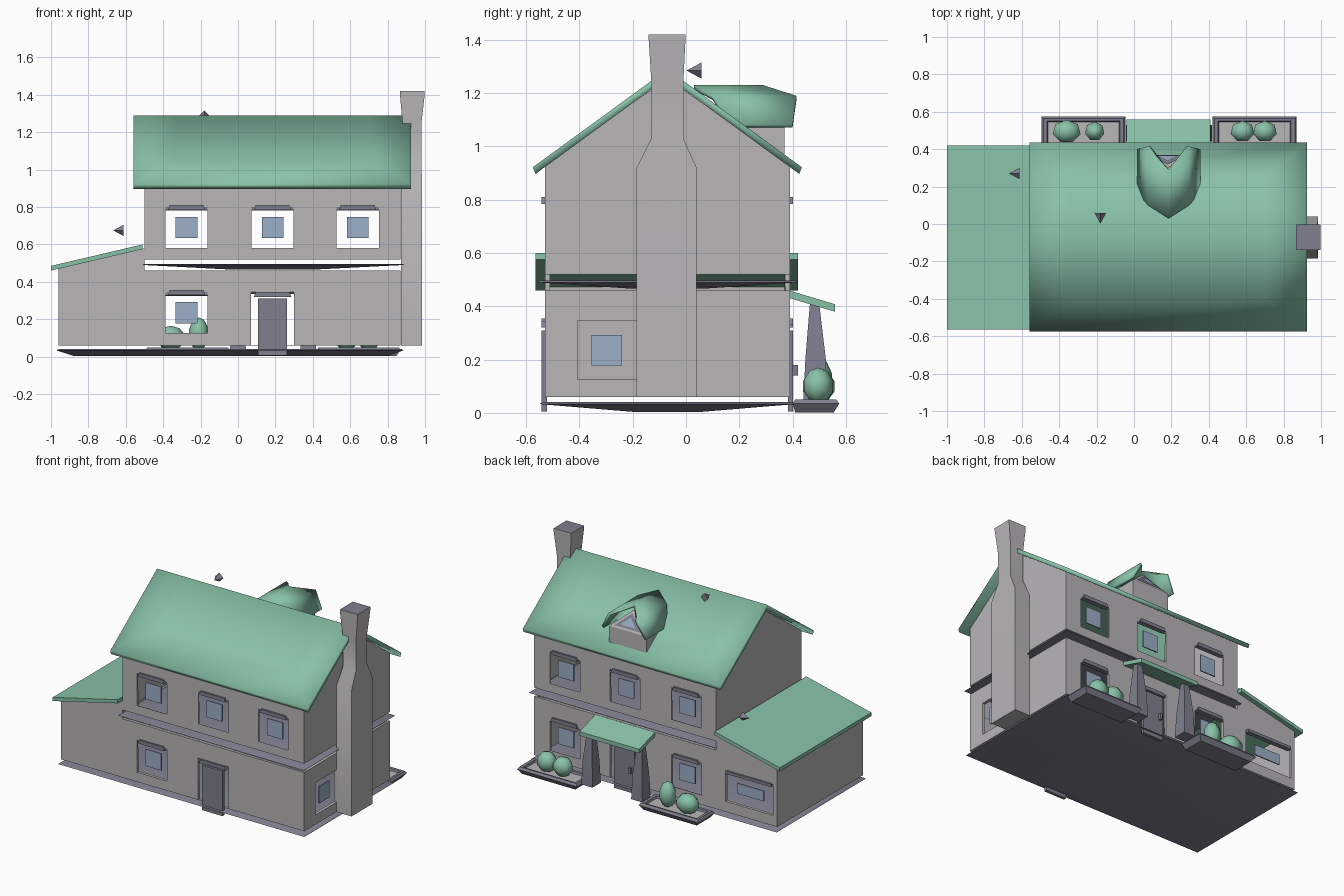
import bpy, bmesh
from math import radians
from mathutils import Vector, Matrix

cube = bpy.data.objects.get("Cube")
if cube:
    bpy.data.objects.remove(cube, do_unlink=True)


def material(name, r, g, b):
    m = bpy.data.materials.new(name)
    m.use_nodes = True
    m.diffuse_color = (r, g, b, 1)
    m.node_tree.nodes["Principled BSDF"].inputs["Base Color"].default_value = (r, g, b, 1)
    return m


WALL = material("plaster_grey", 0.48, 0.465, 0.475)
GREEN = material("soft_green", 0.25, 0.54, 0.39)
SLATE = material("slate_grey", 0.215, 0.215, 0.28)
GLASS = material("pane_blue", 0.33, 0.43, 0.58)


def finish(name, bm, mats, smooth=None, thick=0):
    """Turn a bmesh into an object; smooth is the sharp-edge angle in degrees."""
    bmesh.ops.recalc_face_normals(bm, faces=bm.faces[:])
    me = bpy.data.meshes.new(name)
    bm.to_mesh(me)
    bm.free()
    for m in mats:
        me.materials.append(m)
    ob = bpy.data.objects.new(name, me)
    bpy.context.scene.collection.objects.link(ob)
    if thick:
        mod = ob.modifiers.new("thickness", "SOLIDIFY")
        mod.thickness = thick
        mod.offset = -1
    if smooth:
        bpy.ops.object.select_all(action="DESELECT")
        ob.select_set(True)
        bpy.context.view_layer.objects.active = ob
        bpy.ops.object.shade_smooth_by_angle(angle=radians(smooth))
    return ob


def rect(x0, x1, y0, y1, z):
    return [(x0, y0, z), (x1, y0, z), (x1, y1, z), (x0, y1, z)]


def loft(name, rings, mat, cap=None, smooth=None):
    """Skin a stack of equal rings; cap colours the last face."""
    bm = bmesh.new()
    rows = [[bm.verts.new(p) for p in r] for r in rings]
    n = len(rows[0])
    for a, b in zip(rows, rows[1:]):
        for i in range(n):
            j = (i + 1) % n
            bm.faces.new((a[i], a[j], b[j], b[i]))
    bm.faces.new(rows[0][::-1])
    top = bm.faces.new(rows[-1])
    if cap:
        top.material_index = 1
    return finish(name, bm, [mat, cap] if cap else [mat], smooth)


def box(name, x0, x1, y0, y1, z0, z1, mat):
    return loft(name, [rect(x0, x1, y0, y1, z0), rect(x0, x1, y0, y1, z1)], mat)


def cut_hole(bm, axis, pos, u0, u1, z0, z1):
    """Slice a rectangular opening out of the wall lying at axis = pos."""
    u = 1 - axis

    def wall():
        return [f for f in bm.faces if all(abs(v.co[axis] - pos) < 1e-4 for v in f.verts)]
    for k, val in ((u, u0), (u, u1), (2, z0), (2, z1)):
        fs = wall()
        geom = set(fs)
        for f in fs:
            geom.update(f.edges)
            geom.update(f.verts)
        co, no = Vector(), Vector()
        co[k], no[k] = val, 1
        bmesh.ops.bisect_plane(bm, geom=list(geom), plane_co=co, plane_no=no)
    gone = []
    for f in wall():
        c = f.calc_center_median()
        if u0 < c[u] < u1 and z0 < c.z < z1:
            gone.append(f)
    bmesh.ops.delete(bm, geom=gone, context="FACES")


def walls(name, polys, holes):
    bm = bmesh.new()
    for p in polys:
        bm.faces.new([bm.verts.new(v) for v in p])
    bmesh.ops.remove_doubles(bm, verts=bm.verts[:], dist=1e-4)
    for h in holes:
        cut_hole(bm, *h)
    return finish(name, bm, [WALL], thick=0.02)


# Main dimensions
L, M, R = -0.96, -0.5, 0.87
F, B, MID = -0.53, 0.39, -0.07
COLS = (-0.275, 0.185, 0.64)


def window(c, z0):
    return (c - 0.113, c + 0.113, z0, z0 + 0.22)


# Lower storey with side wing
polys = []
for y in (F, B):
    polys.append([(M, y, 0.06), (R, y, 0.06), (R, y, 0.46), (M, y, 0.46)])
    polys.append([(L, y, 0.06), (M, y, 0.06), (M, y, 0.46), (M, y, 0.58), (L, y, 0.48)])
for x, top in ((L, 0.48), (R, 0.46)):
    polys.append([(x, F, 0.06), (x, B, 0.06), (x, B, top), (x, F, top)])
holes = [(1, F, *window(COLS[0], 0.125)), (0, R, *window(-0.295, 0.125)),
         (1, B, *window(COLS[0], 0.125)), (1, B, *window(COLS[2], 0.125)),
         (1, B, -0.93, -0.57, 0.13, 0.34)]
holes += [(1, y, 0.07, 0.3, 0.061, 0.345) for y in (F, B)]
walls("lower_walls", polys, holes)

# Upper storey with gables
polys = [[(M, y, 0.52), (R, y, 0.52), (R, y, 0.93), (M, y, 0.93)] for y in (F, B)]
polys += [[(x, F, 0.52), (x, B, 0.52), (x, B, 0.93), (x, MID, 1.255), (x, F, 0.93)] for x in (M, R)]
walls("upper_walls", polys, [(1, y, *window(c, 0.58)) for y in (F, B) for c in COLS])

# Window panes, lintels and doors on both long walls
for y, side, out in ((F, "front", -1), (B, "back", 1)):
    spots = [(c, 0.69) for c in COLS] + [(COLS[0], 0.235)]
    if side == "back":
        spots.append((COLS[2], 0.235))
    for i, (c, z) in enumerate(spots):
        ys = sorted((y - out * 0.012, y - out * 0.02))
        box(f"{side}_pane_{i}", c - 0.058, c + 0.058, *ys, z - 0.057, z + 0.057, GLASS)
    for i, (c, z) in enumerate(spots + [(0.185, 0.225)]):
        ys = sorted((y + out * 0.012, y - out * 0.02))
        t = z + 0.115
        loft(f"{side}_lintel_{i}", [rect(c - 0.1, c + 0.1, *ys, t - 0.02),
                                    rect(c - 0.09, c + 0.09, *ys, t + 0.005)], SLATE)
    ys = sorted((y + out * 0.012, y - out * 0.008))
    box(f"{side}_door", 0.107, 0.262, *ys, 0.005, 0.31, SLATE)
box("door_handle", 0.125, 0.14, B + 0.01, B + 0.03, 0.14, 0.18, SLATE)
box("side_pane", R - 0.02, R - 0.012, -0.355, -0.24, 0.178, 0.292, GLASS)
box("wing_pane", -0.85, -0.65, B - 0.02, B - 0.012, 0.2, 0.27, GLASS)
box("wing_lintel", -0.92, -0.58, B - 0.02, B + 0.012, 0.325, 0.345, SLATE)

# Dished ground slab and floor band
loft("ground_slab", [rect(-0.88, 0.8, -0.2, 0.06, 0.004), rect(-0.97, 0.885, -0.55, 0.41, 0.033),
                     rect(-0.96, 0.875, -0.54, 0.4, 0.04)], SLATE, smooth=40)
loft("floor_band", [rect(-0.05, 0.42, -0.2, 0.06, 0.466), rect(-0.51, 0.89, -0.56, 0.42, 0.49),
                    rect(-0.5, 0.88, -0.55, 0.41, 0.496)], SLATE, smooth=40)

# Main roof: folded slab with softly shaded edges
bm = bmesh.new()
prof = [(-0.575, 0.922), (MID, 1.29), (0.435, 0.922), (0.425, 0.897), (MID, 1.258), (-0.565, 0.897)]
ends = [[bm.verts.new((x, y, z)) for y, z in prof] for x in (-0.56, 0.925)]
skin = []
for i in range(6):
    j = (i + 1) % 6
    skin.append(bm.faces.new((ends[0][i], ends[0][j], ends[1][j], ends[1][i])))
for e in ends:
    bm.faces.new((e[0], e[1], e[4], e[5]))
    bm.faces.new((e[1], e[2], e[3], e[4]))
bmesh.ops.recalc_face_normals(bm, faces=bm.faces[:])
bmesh.ops.inset_region(bm, faces=skin[:2], thickness=0.22, use_even_offset=True)
finish("main_roof", bm, [GREEN], smooth=180)


# Sloping slab roofs over wing and porch
def slab(name, x0, x1, y0, y1, height, t):
    corners = [(x, y, height(x, y)) for x, y, _ in rect(x0, x1, y0, y1, 0)]
    low = [(x, y, z - t) for x, y, z in corners]
    return loft(name, [low, corners], GREEN, smooth=40)


slab("wing_roof", -1.0, -0.51, -0.565, 0.42, lambda x, y: 0.6 + (x + 0.51) * 0.235, 0.025)
slab("porch_roof", -0.04, 0.41, 0.385, 0.56, lambda x, y: 0.46 - (y - 0.385) * 0.3, 0.028)

# Chimney
loft("chimney", [rect(0.872, 0.985, -0.185, 0.04, 0.06), rect(0.872, 0.985, -0.185, 0.04, 0.92),
                 rect(0.88, 0.98, -0.13, -0.01, 1.03), rect(0.88, 0.98, -0.13, -0.01, 1.24),
                 rect(0.866, 0.998, -0.14, -0.002, 1.4), rect(0.866, 0.998, -0.14, -0.002, 1.42)],
     WALL, SLATE, smooth=40)

# Dormer walls, gable with triangular window, and winged roof
box("dormer_walls", 0.04, 0.32, 0.2, 0.37, 0.97, 1.08, WALL)
base = [Vector((0.04, 0.37, 1.08)), Vector((0.32, 0.37, 1.08)), Vector((0.18, 0.3, 1.2))]
mid = sum(base, Vector()) / 3
for name, s, off, mat in (("dormer_gable", 1, 0, WALL), ("dormer_frame", 0.72, 0.006, SLATE),
                          ("dormer_pane", 0.42, 0.01, GLASS)):
    bm = bmesh.new()
    bm.faces.new([bm.verts.new(mid + (p - mid) * s + Vector((0, off, off * 0.6))) for p in base])
    finish(name, bm, [mat])
bm = bmesh.new()
half = [(0.17, 1.08, 0.17, 0.4), (0.11, 1.19, 0.1, 0.415), (0, 1.23, 0.03, 0.29)]
strip = [(-x, z, a, b) for x, z, a, b in half] + half[1::-1]
rows = [(bm.verts.new((0.185 + x, a, z)), bm.verts.new((0.185 + x, b, z))) for x, z, a, b in strip]
for p, q in zip(rows, rows[1:]):
    bm.faces.new((p[0], p[1], q[1], q[0]))
finish("dormer_roof", bm, [GREEN], smooth=60, thick=0.018)

# Porch pillars
for i, x in enumerate((0.0, 0.375)):
    loft(f"porch_pillar_{i}", [rect(x - 0.042, x + 0.042, 0.44, 0.53, 0.035),
                               rect(x - 0.036, x + 0.036, 0.448, 0.525, 0.2),
                               rect(x - 0.018, x + 0.018, 0.465, 0.5, 0.41)], SLATE, smooth=40)

# Planter trays
for i, x in enumerate((-0.27, 0.645)):
    loft(f"planter_{i}", [rect(x - 0.2, x + 0.2, 0.41, 0.555, 0.002),
                          rect(x - 0.225, x + 0.225, 0.4, 0.575, 0.035),
                          rect(x - 0.215, x + 0.215, 0.41, 0.565, 0.05),
                          rect(x - 0.195, x + 0.195, 0.425, 0.55, 0.048),
                          rect(x - 0.19, x + 0.19, 0.43, 0.545, 0.035)], SLATE, WALL)

# Bushes
for i, (x, rx, ry, top) in enumerate(((-0.36, 0.08, 0.065, 0.165), (-0.21, 0.055, 0.055, 0.21),
                                      (0.58, 0.068, 0.06, 0.165), (0.7, 0.068, 0.06, 0.17))):
    bm = bmesh.new()
    bmesh.ops.create_uvsphere(bm, u_segments=7, v_segments=5, radius=1)
    half_h = (top - 0.035) / 2
    bmesh.ops.transform(bm, verts=bm.verts[:], matrix=Matrix.Translation((x, 0.495, top - half_h))
                        @ Matrix.Diagonal((rx, ry, half_h, 1)))
    finish(f"bush_{i}", bm, [GREEN], smooth=70)

# Small finials above the roofs
for name, loc, axis in (("wing_finial", (-0.64, 0.27, 0.675), "Y"), ("ridge_finial", (-0.18, 0.03, 1.285), "X")):
    bm = bmesh.new()
    turn = Matrix.Rotation(radians(-90 if axis == "Y" else 90), 4, axis)
    bmesh.ops.create_cone(bm, cap_ends=True, segments=4, radius1=0.03, radius2=0, depth=0.055,
                          matrix=Matrix.Translation(loc) @ turn)
    finish(name, bm, [SLATE])
